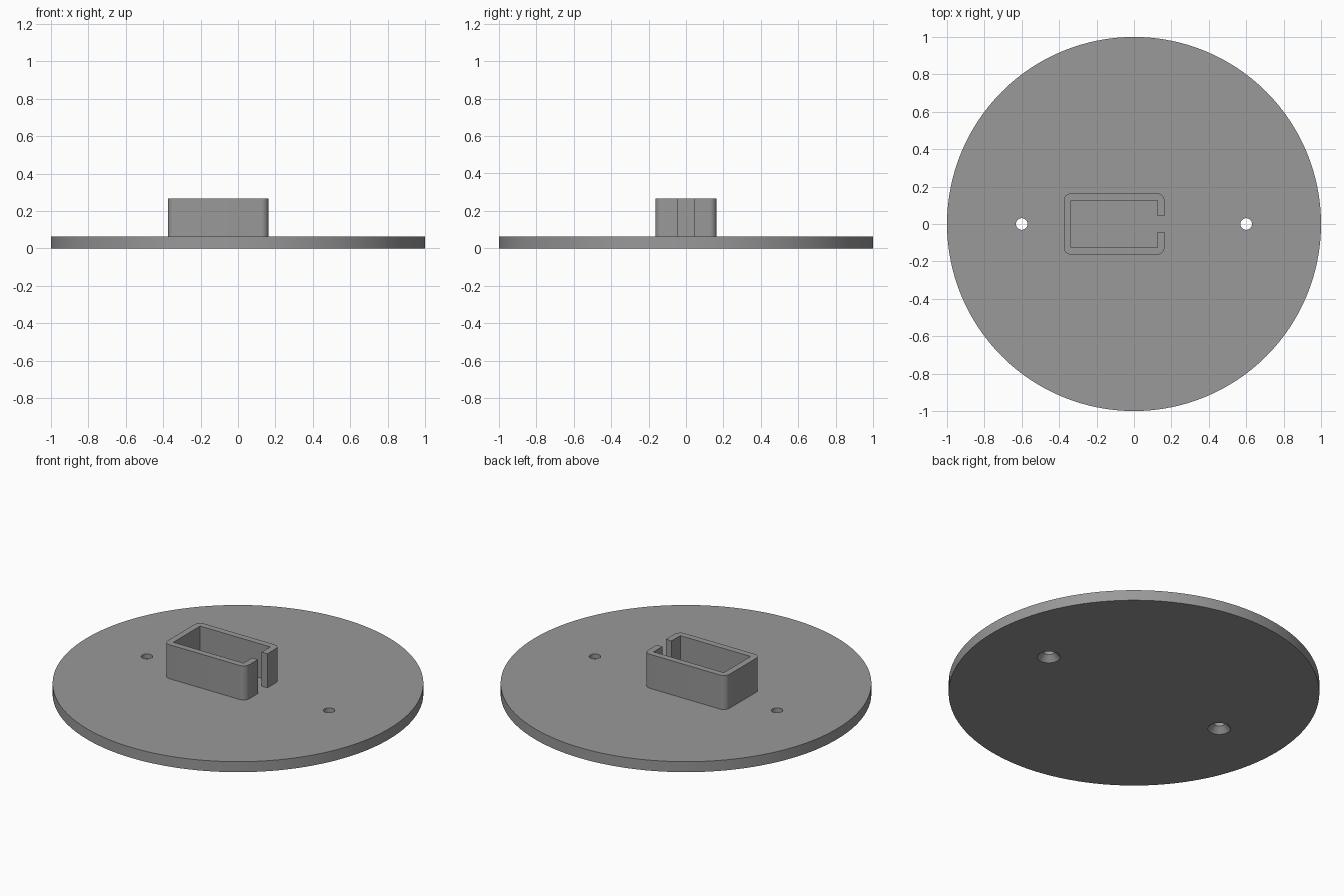
import bpy, bmesh, math

if "Cube" in bpy.data.objects:
    bpy.data.objects.remove(bpy.data.objects["Cube"])

PLATE_TOP = 0.0625
WALL_TOP = 0.265

grey = bpy.data.materials.new("grey plastic")
grey.diffuse_color = (0.32, 0.32, 0.32, 1)
grey.use_nodes = True
grey.node_tree.nodes["Principled BSDF"].inputs["Base Color"].default_value = grey.diffuse_color


def make_object(name, bm):
    bmesh.ops.recalc_face_normals(bm, faces=bm.faces)
    mesh = bpy.data.meshes.new(name)
    bm.to_mesh(mesh)
    bm.free()
    mesh.materials.append(grey)
    obj = bpy.data.objects.new(name, mesh)
    bpy.context.collection.objects.link(obj)
    return obj


def lathe(name, profile, x=0, segments=48):
    """Closed solid from (radius, z) rings, capped at both ends."""
    bm = bmesh.new()
    rings = []
    for r, z in profile:
        rings.append([bm.verts.new((x + r * math.cos(2 * math.pi * i / segments),
                                    r * math.sin(2 * math.pi * i / segments), z))
                      for i in range(segments)])
    for a, b in zip(rings, rings[1:]):
        for i in range(segments):
            j = (i + 1) % segments
            bm.faces.new((a[i], a[j], b[j], b[i]))
    bm.faces.new(rings[0])
    bm.faces.new(rings[-1])
    return make_object(name, bm)


def smooth(obj):
    bpy.ops.object.select_all(action='DESELECT')
    obj.select_set(True)
    bpy.context.view_layer.objects.active = obj
    bpy.ops.object.shade_smooth_by_angle(angle=math.radians(30))


# Round base plate
plate = lathe("base_plate", [(1, 0), (1, PLATE_TOP)], segments=128)

# Two screw holes, countersunk from below
for side, x in (("left", -0.6), ("right", 0.6)):
    cutter = lathe(side + "_screw_hole_cutter",
                   [(0.062, -0.01), (0.062, 0), (0.031, 0.034), (0.031, 0.1)], x)
    cutter.hide_render = True
    cut = plate.modifiers.new(side + "_screw_hole", 'BOOLEAN')
    cut.operation = 'DIFFERENCE'
    cut.solver = 'EXACT'
    cut.object = cutter
    bpy.context.view_layer.objects.active = plate
    bpy.ops.object.modifier_apply(modifier=cut.name)
    bpy.data.objects.remove(cutter)
smooth(plate)

# Rectangular socket wall: rounded outside, square inside, slot facing +x
x0, x1, half_y = -0.375, 0.1625, 0.1635
wall, slot, radius = 0.0375, 0.044, 0.0375


def corner(cx, cy, start):
    steps = 8
    return [(cx + radius * math.cos(start + math.pi / 2 * i / steps),
             cy + radius * math.sin(start + math.pi / 2 * i / steps))
            for i in range(steps + 1)]


# Upper half of the outline, then its mirror image
upper = [(x1, slot)]
upper += corner(x1 - radius, half_y - radius, 0)
upper += corner(x0 + radius, half_y - radius, math.pi / 2)
lower = [(x, -y) for x, y in reversed(upper)]
inner = [(x1 - wall, -slot), (x1 - wall, wall - half_y), (x0 + wall, wall - half_y),
         (x0 + wall, half_y - wall), (x1 - wall, half_y - wall), (x1 - wall, slot)]
bm = bmesh.new()
base = bm.faces.new([bm.verts.new((x, y, PLATE_TOP)) for x, y in upper + lower + inner])
ext = bmesh.ops.extrude_face_region(bm, geom=[base], use_keep_orig=True)
top = [v for v in ext["geom"] if isinstance(v, bmesh.types.BMVert)]
bmesh.ops.translate(bm, verts=top, vec=(0, 0, WALL_TOP - PLATE_TOP))
smooth(make_object("socket_wall", bm))
